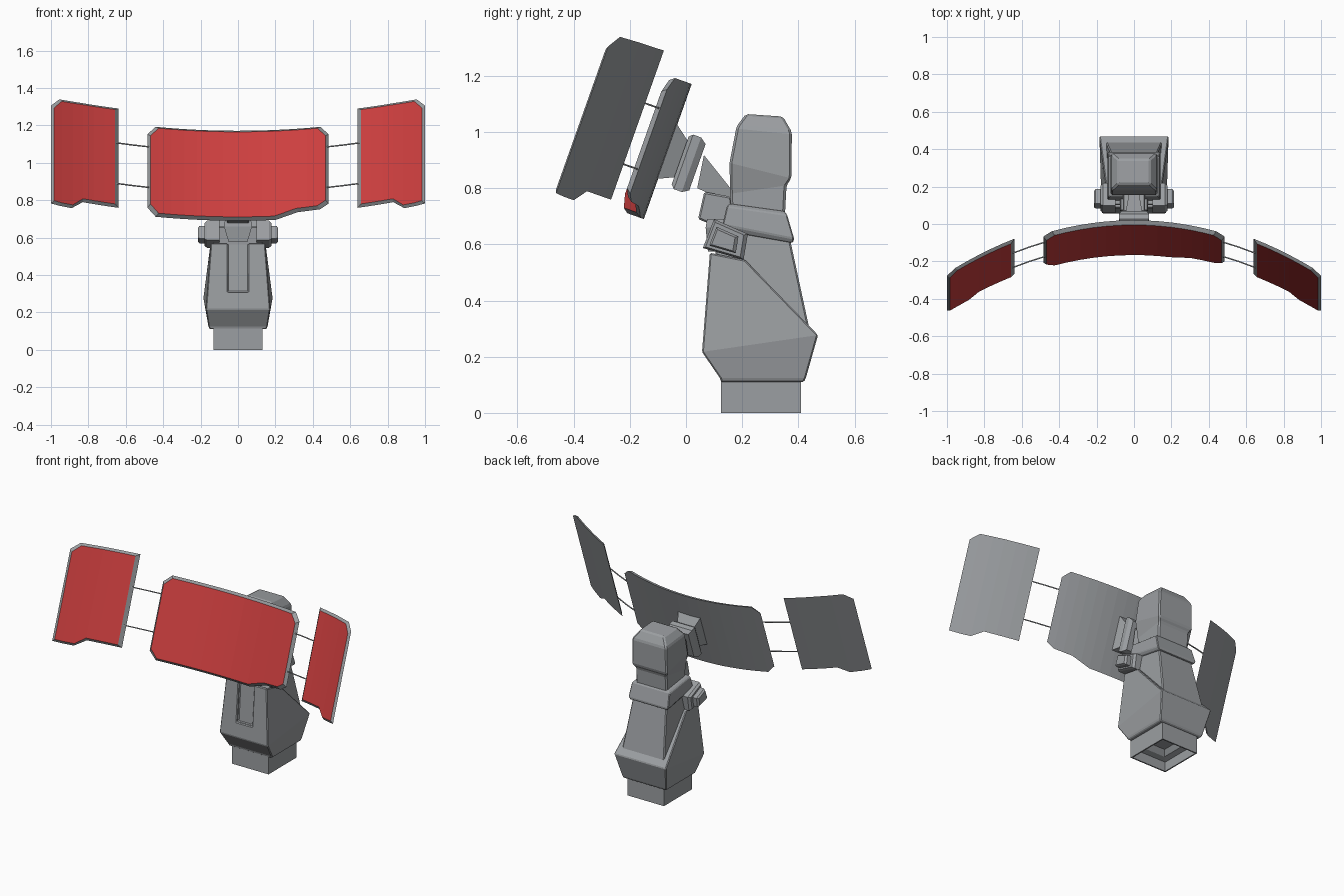
import bpy, bmesh, math

if "Cube" in bpy.data.objects:
    bpy.data.objects.remove(bpy.data.objects["Cube"])


def material(name, rgb):
    m = bpy.data.materials.new(name)
    m.diffuse_color = (*rgb, 1)
    m.use_nodes = True
    m.node_tree.nodes["Principled BSDF"].inputs["Base Color"].default_value = m.diffuse_color
    return m


GREY = material("casing grey", (0.33, 0.345, 0.36))
RED = material("screen red", (0.62, 0.05, 0.05))


def loft(name, rings, bevel=0.0, red_side=None):
    """Skin a list of equal-length point rings, capped at both ends."""
    bm = bmesh.new()
    vs = [[bm.verts.new(p) for p in r] for r in rings]
    n = len(rings[0])
    for a, b in zip(vs, vs[1:]):
        for i in range(n):
            f = bm.faces.new((a[i], a[(i + 1) % n], b[(i + 1) % n], b[i]))
            f.material_index = 1 if i == red_side else 0
    bm.faces.new(vs[0])
    bm.faces.new(vs[-1])
    bmesh.ops.recalc_face_normals(bm, faces=bm.faces)
    me = bpy.data.meshes.new(name)
    bm.to_mesh(me)
    bm.free()
    me.materials.append(GREY)
    me.materials.append(RED)
    ob = bpy.data.objects.new(name, me)
    bpy.context.collection.objects.link(ob)
    if bevel:
        add_bevel(ob, bevel)
    return ob


def add_bevel(ob, width):
    m = ob.modifiers.new("bevel", "BEVEL")
    m.width = width
    m.segments = 1
    m.limit_method = "ANGLE"
    m.angle_limit = math.radians(25)


def ring(hf, hb, yf, zf, yb, zb):
    """Four corners: half widths, front y/z and back y/z."""
    return [(-hf, yf, zf), (hf, yf, zf), (hb, yb, zb), (-hb, yb, zb)]


# Tilted screen frame: v runs up the screen, w runs towards the viewer
def P(x, v, w):
    return (x, -0.15 + 0.334 * v - 0.943 * w, 0.69 + 0.943 * v + 0.334 * w)


def box_ring(hx, v0, v1, w):
    return [P(-hx, v0, w), P(hx, v0, w), P(hx, v1, w), P(-hx, v1, w)]


def curve(x):
    return 0.325 * x * x


def screen(name, outline, thick, side=1):
    """outline: (x, bottom v, top v) stations, subdivided along the curve."""
    st = []
    for a, b in zip(outline, outline[1:]):
        k = max(1, round((b[0] - a[0]) / 0.07))
        st += [[p + (q - p) * i / k for p, q in zip(a, b)] for i in range(k)]
    st.append(outline[-1])
    lo, hi = outline[0][0], outline[-1][0]
    xc, s = (lo + hi) / 2, 1 - 0.034 / (hi - lo)
    rings = []
    for x, b, t in st:
        xf = xc + (x - xc) * s
        rings.append([P(side * x, b, curve(x)), P(side * x, t, curve(x)),
                      P(side * xf, t - 0.014, curve(xf) + thick),
                      P(side * xf, b + 0.014, curve(xf) + thick)])
    return loft(name, rings, red_side=2)


# Screens
screen("centre_screen", [(-.485, .048, .463), (-.44, 0, .51), (.2, 0, .51),
                         (.32, .037, .51), (.44, .043, .51), (.485, .07, .463)], 0.022)
side_outline = [(.64, .026, .589), (.83, .026, .587), (.89, -.02, .585),
                (.955, -.02, .583), (1, -.017, .537)]
for s, tag in ((1, "right"), (-1, "left")):
    screen(tag + "_screen", side_outline, 0.016, s)
    # Thin link rods
    for v, lvl in ((.39, "upper"), (.16, "lower")):
        r = 0.003
        loft(f"{tag}_{lvl}_rod", [
            [P(s * x, v + dv, curve(x) + 0.008 + dw)
             for dv, dw in ((-r, -r), (r, -r), (r, r), (-r, r))]
            for x in (.47, .56, .65)])

# Bracket behind the centre screen
loft("screen_mount", [box_ring(.08, .15, .36, .005), box_ring(.055, .18, .31, -.06)])
loft("mount_plate", [box_ring(.07, .15, .33, -.052), box_ring(.08, .136, .342, -.065),
                     box_ring(.08, .136, .342, -.095), box_ring(.065, .15, .325, -.118)])
loft("mount_arm", [ring(.045, .045, .04, .80, .064, .918),
                   ring(.025, .025, .14, .755, .17, .785)])
loft("arm_socket", [[(x, .065, .787), (x, .16, .77), (x, .17, .70), (x, .13, .655),
                     (x, .043, .69)] for x in (-.06, .06)], 0.006)
loft("socket_base", [ring(.05, .05, .078, .575, .16, .575),
                     ring(.075, .075, .07, .66, .16, .66),
                     ring(.07, .07, .075, .69, .16, .69)])

# Pedestal, hollow from below
loft("pedestal", [ring(.07, .07, .19, .10, .345, .10), ring(.09, .09, .165, .07, .37, .07),
                  ring(.122, .122, .133, .06, .402, .06), ring(.122, .122, .133, 0, .402, 0),
                  ring(.13, .13, .125, 0, .41, 0), ring(.13, .13, .125, .12, .41, .12)])

# Lower shell with a slot down the front
shell = loft("lower_shell", [ring(.152, .152, .125, .11, .42, .11),
                             ring(.158, .158, .12, .125, .427, .125),
                             ring(.172, .185, .057, .217, .47, .277),
                             ring(.145, .15, .085, .57, .21, .545)])
cutter = loft("slot_cutter", [ring(.055, .055, 0, .31, .083, .31),
                              ring(.055, .055, 0, .65, .108, .65)])
cutter.hide_render = True
cut = shell.modifiers.new("slot", "BOOLEAN")
cut.operation = "DIFFERENCE"
cut.object = cutter
cut.solver = "EXACT"
bpy.context.view_layer.objects.active = shell
shell.select_set(True)
bpy.ops.object.modifier_apply(modifier="slot")
bpy.data.objects.remove(cutter)
add_bevel(shell, 0.005)

# Inner column, collar and head
loft("inner_column", [ring(.15, .155, .12, .25, .45, .25),
                      ring(.125, .12, .10, .66, .37, .62)], 0.006)
loft("collar", [ring(.13, .13, .125, .65, .38, .605), ring(.142, .142, .13, .67, .385, .62),
                ring(.135, .135, .145, .735, .36, .705),
                ring(.12, .12, .155, .745, .35, .718)], 0.004)
loft("head", [ring(.11, .11, .16, .72, .352, .70), ring(.11, .11, .157, .78, .358, .81),
              ring(.125, .125, .155, .89, .375, .835), ring(.122, .122, .18, 1.02, .377, 1.0),
              ring(.085, .085, .213, 1.064, .345, 1.055)], 0.008)

# Shoulder ears on both sides
ear = [(.10, .69), (.22, .637), (.205, .545), (.06, .587)]
cy, cz = .125, .612
for s, tag in ((1, "right"), (-1, "left")):
    loft(tag + "_shoulder", [
        [(s * x, cy + (y - cy) * k, cz + (z - cz) * k) for y, z in ear]
        for x, k in ((.10, 1), (.165, 1), (.178, .85))])
    loft(tag + "_shoulder_cap", [
        [(s * x, cy + (y - cy) * k, cz + (z - cz) * k) for y, z in ear]
        for x, k in ((.17, .65), (.205, .65), (.215, .52))])
